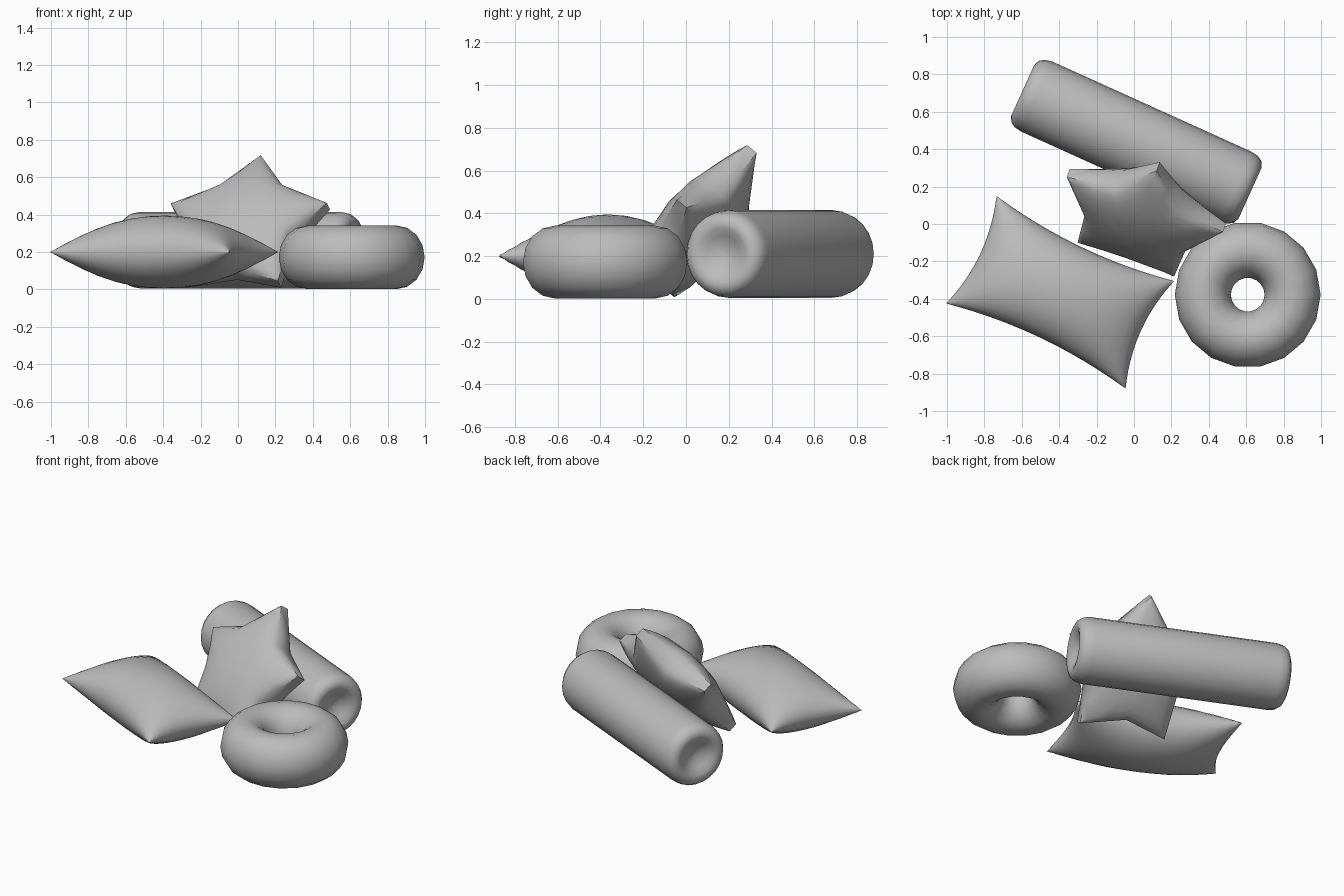
import bpy, bmesh, math
from mathutils import Vector, Matrix

if "Cube" in bpy.data.objects:
    bpy.data.objects.remove(bpy.data.objects["Cube"])

fabric = bpy.data.materials.new("soft grey")
fabric.diffuse_color = (0.5, 0.5, 0.5, 1)
fabric.use_nodes = True
fabric.node_tree.nodes["Principled BSDF"].inputs["Base Color"].default_value = fabric.diffuse_color


def finish(name, bm, angle=40):
    bmesh.ops.remove_doubles(bm, verts=bm.verts, dist=0.0005)
    bmesh.ops.recalc_face_normals(bm, faces=bm.faces)
    mesh = bpy.data.meshes.new(name)
    bm.to_mesh(mesh)
    bm.free()
    mesh.materials.append(fabric)
    obj = bpy.data.objects.new(name, mesh)
    bpy.context.collection.objects.link(obj)
    bpy.ops.object.select_all(action='DESELECT')
    obj.select_set(True)
    bpy.context.view_layer.objects.active = obj
    bpy.ops.object.shade_smooth_by_angle(angle=math.radians(angle))
    return obj


def skin(bm, rows, closed_rows=False, closed_cols=False):
    """Quads between rows of points."""
    vs = [[bm.verts.new(p) for p in row] for row in rows]
    n, m = len(vs), len(vs[0])
    for i in range(n if closed_rows else n - 1):
        for j in range(m if closed_cols else m - 1):
            k, l = (i + 1) % n, (j + 1) % m
            bm.faces.new((vs[i][j], vs[k][j], vs[k][l], vs[i][l]))


def lathe(name, profile, sides, matrix, ring=False):
    bm = bmesh.new()
    rows = []
    for r, z in profile:
        rows.append([matrix @ Vector((r * math.cos(2 * math.pi * k / sides),
                                      r * math.sin(2 * math.pi * k / sides), z))
                     for k in range(sides)])
    skin(bm, rows, ring, True)
    return finish(name, bm)


# ring cushion
ring_profile = [(0.24 + 0.15 * math.cos(a), 0.17 * math.sin(a))
                for a in (2 * math.pi * k / 16 for k in range(16))]
lathe("ring_cushion", ring_profile, 18,
      Matrix.Translation((0.608, -0.378, 0.172)), True)

# bolster with dimpled ends
end = [(0.0005, 0.615), (0.05, 0.62), (0.085, 0.64), (0.12, 0.66), (0.15, 0.667),
       (0.18, 0.653), (0.198, 0.625), (0.205, 0.585)]
bolster_profile = end + [(r, -z) for r, z in reversed(end)]
axis = Vector((1.215, -0.55, 0)).to_track_quat('Z', 'Y').to_matrix().to_4x4()
lathe("bolster", bolster_profile, 24,
      Matrix.Translation((0.013, 0.44, 0.21)) @ axis)

# throw pillow: bowed quadrilateral, inflated on both sides
corner = {(-1, 1): (-0.735, 0.15), (-1, -1): (-1.005, -0.425),
          (1, -1): (-0.045, -0.88), (1, 1): (0.215, -0.305)}


def pillow_point(u, v, side):
    pu = u * (1 - 0.10 * (1 - v * v))
    pv = v * (1 - 0.16 * (1 - u * u))
    x = y = 0
    for (cu, cv), (cx, cy) in corner.items():
        w = (1 + cu * pu) * (1 + cv * pv) / 4
        x += w * cx
        y += w * cy
    h = 0.195 * math.sqrt(max(0, (1 - u * u) * (1 - v * v)))
    return Vector((x, y, 0.2 + side * h))


bm = bmesh.new()
N = 16
steps = [math.sin(math.pi * (i / N - 0.5)) for i in range(N + 1)]
for side in (1, -1):
    skin(bm, [[pillow_point(u, v, side) for v in steps] for u in steps])
finish("throw_pillow", bm, 70)

# star cushion leaning on the bolster
up = Vector((0.196, 0.565, 0.80)).normalized()
across = Vector((0.94, -0.34, -0.01))
across = (across - up * across.dot(up)).normalized()
out = across.cross(up)
centre = Vector((0.038, 0.045, 0.328))


def star_row(s, side):
    row = []
    for k in range(20):
        t = abs((k % 4) - 2) / 2          # 1 at tips, 0 at notches
        a = k * math.pi / 10
        # points along the straight line from tip to notch
        if k % 2 == 0:
            p = (0.465 if t else 0.30)
            q = Vector((math.sin(a), math.cos(a))) * p
        else:
            ends = []
            for j in (k - 1, k + 1):
                b = j * math.pi / 10
                ends.append(Vector((math.sin(b), math.cos(b)))
                            * (0.465 if j % 4 == 0 else 0.30))
            q = (ends[0] + ends[1]) / 2
        tip = 0.03 + 0.12 * (1 - s * s)
        notch = 0.06 + 0.09 * math.sqrt(1 - s * s)
        h = t * tip + (1 - t) * notch
        row.append(centre + (across * q.x + up * q.y) * s + out * h * side)
    return row


bm = bmesh.new()
scales = [0.0, 0.3, 0.55, 0.75, 0.9, 1.0]
skin(bm, [star_row(s, 1) for s in scales]
     + [star_row(s, -1) for s in reversed(scales)], False, True)
finish("star_cushion", bm, 45)
